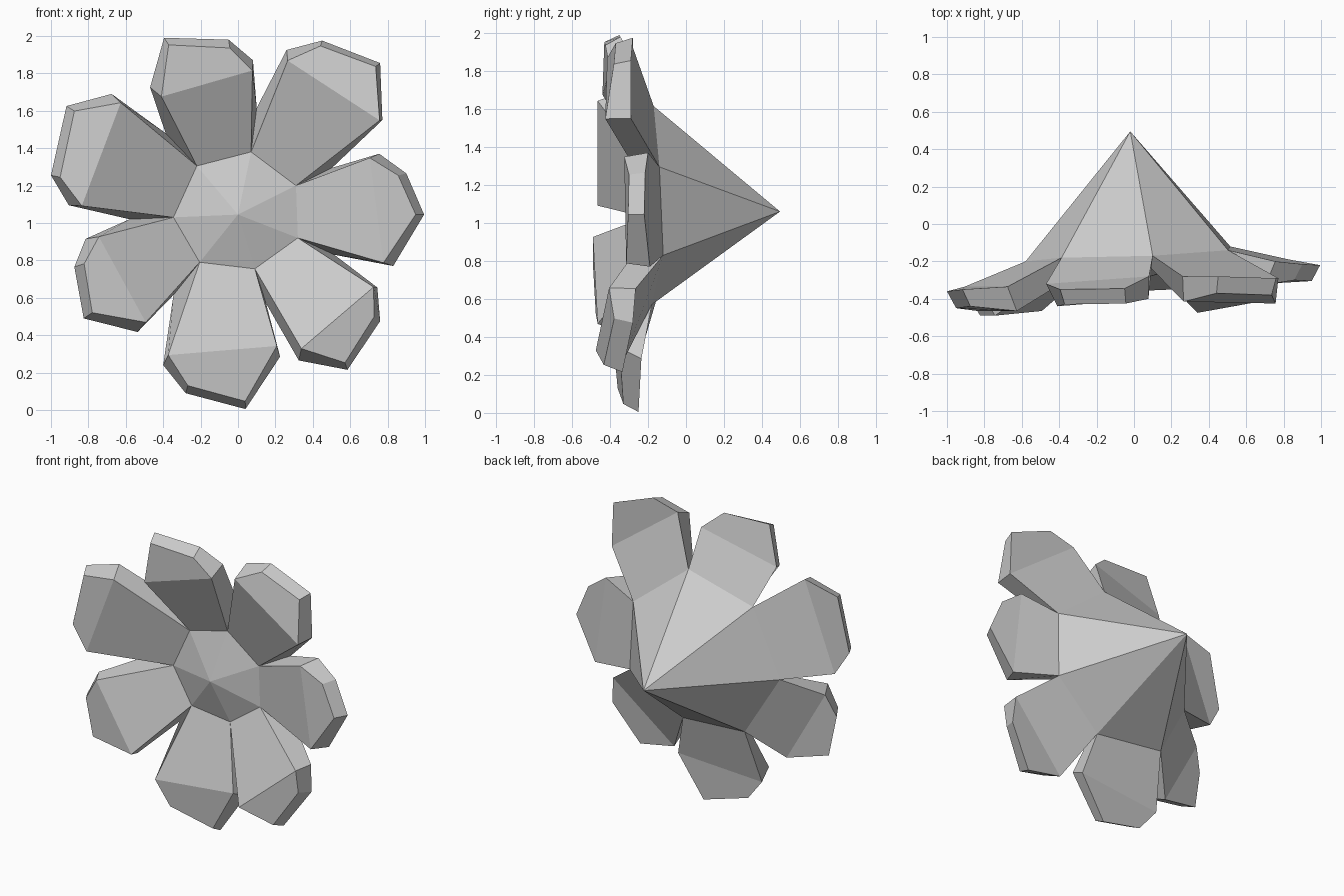
import bpy
from mathutils import Vector

if "Cube" in bpy.data.objects:
    bpy.data.objects.remove(bpy.data.objects["Cube"], do_unlink=True)

grey = bpy.data.materials.new("plain grey")
grey.use_nodes = True
GREY = (0.6, 0.6, 0.6, 1.0)
grey.diffuse_color = GREY
grey.node_tree.nodes["Principled BSDF"].inputs["Base Color"].default_value = GREY


def add_part(name, verts, faces):
    """Make one flat-shaded object from points and faces."""
    mesh = bpy.data.meshes.new(name)
    mesh.from_pydata(verts, [], faces)
    mesh.materials.append(grey)
    part = bpy.data.objects.new(name, mesh)
    bpy.context.collection.objects.link(part)


# Seven-sided heart, clockwise from the front: a small front ring (x, z offsets
# from the axis) and a wider ring behind it
AXIS_Z = 1.045
FRONT_Y = -0.215
front_ring = [Vector((x, FRONT_Y, AXIS_Z + z)) for x, z in (
    (0.07, 0.335), (0.31, 0.155), (0.32, -0.125), (0.09, -0.29),
    (-0.205, -0.255), (-0.345, -0.015), (-0.22, 0.26))]
back_ring = [Vector(p) for p in (
    (0.1, -0.17, 1.615), (0.503, -0.14, 1.295), (0.515, -0.12, 0.83),
    (0.15, -0.18, 0.57), (-0.345, -0.15, 0.615), (-0.58, -0.2, 1.02),
    (-0.387, -0.18, 1.48))]
count = len(front_ring)


def add_fan(name, rim, apex, facing_front):
    """Join a ring to a single apex."""
    faces = []
    for i in range(count):
        j = (i + 1) % count
        faces.append((j, i, count) if facing_front else (i, j, count))
    add_part(name, rim + [Vector(apex)], faces)


# Low raised centre in front, long pointed cone behind
add_fan("flower_centre", front_ring, (0, -0.305, AXIS_Z), True)
add_fan("back_cone", back_ring, (-0.02, 0.495, 1.06), False)


def add_petal(name, start, outline, insets, thickness, aim=(0, AXIS_Z)):
    """Thick petal: back outline (x, y, z), and a front outline drawn in
    towards the aim point by insets for the first, tip and last corners."""
    end = (start + 1) % count
    back = [Vector(p) for p in outline]
    first, tip, last = insets
    mid_depth, tip_depth = thickness
    front = []
    for p, reach, depth in zip(back, (first, tip, tip, last),
                               (mid_depth, tip_depth, tip_depth, mid_depth)):
        inward = Vector((aim[0] - p.x, 0, aim[1] - p.z)).normalized()
        front.append(p + inward * reach - Vector((0, depth, 0)))
    front = [front_ring[start]] + front + [front_ring[end]]
    back = [back_ring[start]] + back + [back_ring[end]]
    n = len(front)
    faces = [(5, 4, 1, 0), (4, 3, 2, 1),                       # front
             (n, n + 1, n + 4, n + 5), (n + 1, n + 2, n + 3, n + 4)]  # back
    faces += [(i, i + 1, n + i + 1, n + i) for i in range(n - 1)]     # rim
    add_part(name, front + back, faces)


add_petal("top_petal", 6, [(-0.47, -0.32, 1.725), (-0.395, -0.35, 1.99),
          (-0.05, -0.345, 1.98), (0.08, -0.28, 1.87)],
          (0.078, 0.045, 0.055), (0.12, 0.08), aim=(0.05, 1.3))
add_petal("upper_left_petal", 0, [(0.26, -0.28, 1.925), (0.45, -0.28, 1.975),
          (0.76, -0.29, 1.855), (0.772, -0.29, 1.55)],
          (0.057, 0.03, 0.015), (0.135, 0.09), aim=(0.3, 1.5))
add_petal("left_petal", 1, [(0.755, -0.2, 1.37), (0.9, -0.215, 1.265),
          (0.995, -0.22, 1.045), (0.83, -0.19, 0.77)],
          (0.055, 0.045, 0.055), (0.125, 0.085))
add_petal("lower_left_petal", 2, [(0.745, -0.265, 0.655), (0.76, -0.28, 0.475),
          (0.585, -0.335, 0.215), (0.325, -0.335, 0.265)],
          (0.02, 0.04, 0.065), (0.14, 0.098), aim=(0.42, 0.7))
add_petal("bottom_petal", 3, [(0.225, -0.235, 0.285), (0.04, -0.25, 0.005),
          (-0.28, -0.28, 0.09), (-0.4, -0.26, 0.24)],
          (0.06, 0.042, 0.06), (0.115, 0.08))
add_petal("lower_right_petal", 4, [(-0.537, -0.335, 0.417), (-0.825, -0.385, 0.49),
          (-0.875, -0.4, 0.765), (-0.815, -0.36, 0.915)],
          (0.068, 0.055, 0.072), (0.13, 0.09))
add_petal("upper_right_petal", 5, [(-0.905, -0.335, 1.095), (-1.0, -0.36, 1.255),
          (-0.917, -0.35, 1.625), (-0.676, -0.335, 1.69)],
          (0.07, 0.05, 0.068), (0.13, 0.09))
